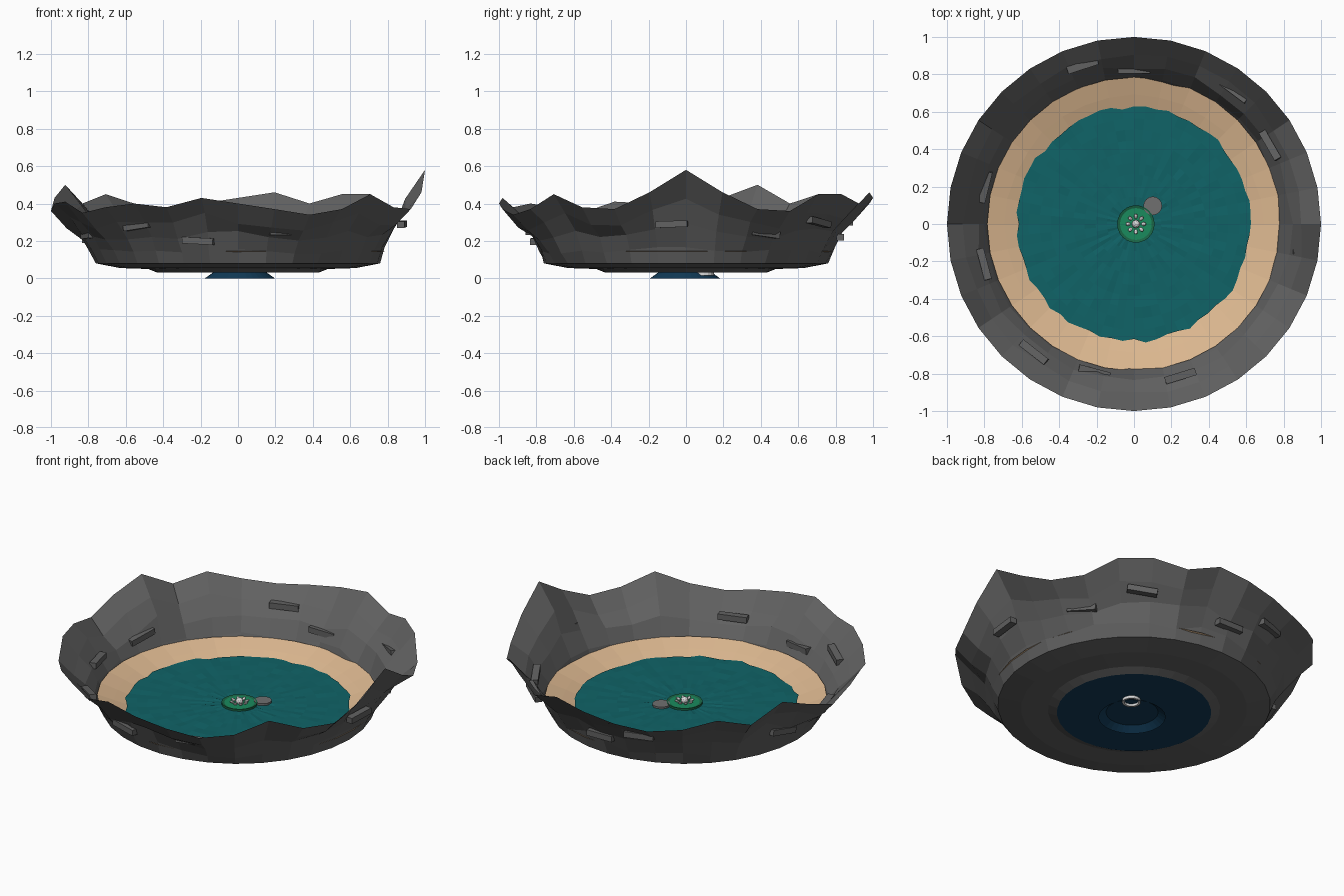
import bpy, bmesh, math, random
from mathutils import Matrix

random.seed(4)
if "Cube" in bpy.data.objects:
    bpy.data.objects.remove(bpy.data.objects["Cube"], do_unlink=True)


def material(name, rgb):
    m = bpy.data.materials.new(name)
    m.use_nodes = True
    colour = (*rgb, 1)
    m.diffuse_color = colour
    m.node_tree.nodes["Principled BSDF"].inputs["Base Color"].default_value = colour
    return m


ROCK = material("dark grey rock", (0.12, 0.12, 0.12))
SAND = material("pale sand", (0.72, 0.48, 0.28))
WATER = material("teal water", (0.005, 0.125, 0.135))
DEEP = material("deep blue", (0.006, 0.045, 0.10))
GREEN = material("leaf green", (0.01, 0.26, 0.11))
DARK_GREEN = material("dark leaf green", (0.01, 0.13, 0.06))
WHITE = material("soft white", (0.7, 0.7, 0.7))
STONE = material("stone grey", (0.16, 0.16, 0.16))


def finish(name, bm, mat):
    bmesh.ops.recalc_face_normals(bm, faces=bm.faces)
    mesh = bpy.data.meshes.new(name)
    bm.to_mesh(mesh)
    bm.free()
    mesh.materials.append(mat)
    ob = bpy.data.objects.new(name, mesh)
    bpy.context.collection.objects.link(ob)
    return ob


def lathe(name, levels, n, mat, place=None, centre=(0, 0), cap_start=False, cap_end=False):
    """Join rings of n points; place(level, i, r, z) may vary each point."""
    bm = bmesh.new()
    rings = []
    for j, (r, z) in enumerate(levels):
        ring = []
        for i in range(n):
            rr, zz = place(j, i, r, z) if place else (r, z)
            a = math.tau * i / n
            ring.append(bm.verts.new((centre[0] + rr * math.cos(a),
                                      centre[1] + rr * math.sin(a), zz)))
        rings.append(ring)
    for a, b in zip(rings, rings[1:]):
        for i in range(n):
            k = (i + 1) % n
            bm.faces.new((a[i], a[k], b[k], b[i]))
    if cap_start:
        bm.faces.new(rings[0])
    if cap_end:
        bm.faces.new(rings[-1])
    return finish(name, bm, mat)


# Jagged rock wall: rim heights in hundredths, counter-clockwise from +x
RIM = [58, 46, 37, 36, 45, 45, 40, 46, 43, 40, 38, 40, 45, 40, 50, 43,
       36, 40, 41, 35, 38, 40, 38, 43, 40, 37, 34, 37, 45, 38, 37, 46]
WALL = [(0.76, 0), (0.79, 0.22), (0.84, 0.48), (0.905, 0.72), (1.0, 1)]


def wall_point(j, i, r, f):
    if 0 < j < len(WALL) - 1:
        r += random.uniform(-0.012, 0.012)
        f += random.uniform(-0.06, 0.06)
    return r, 0.08 + f * (RIM[i] / 100 - 0.08)


lathe("rock_wall", WALL, 32, ROCK, wall_point)

# Stepped underside of the basin
lathe("rock_base", [(0.76, 0.08), (0.63, 0.055), (0.48, 0.05), (0.43, 0.03)], 32, ROCK)
lathe("basin_floor", [(0.43, 0.03), (0.16, 0.03)], 32, DEEP, cap_end=True)
lathe("drain_skirt", [(0.145, 0.03), (0.187, 0)], 32, DEEP, centre=(0.01, -0.005))

# Rock ledges breaking through the wall
bm = bmesh.new()
for degrees, r, z in [(108, 0.89, 0.3), (90, 0.825, 0.22), (53, 0.89, 0.3), (166, 0.82, 0.22),
                      (355, 0.88, 0.29), (287, 0.85, 0.25), (232, 0.87, 0.28),
                      (195, 0.83, 0.23), (30, 0.84, 0.24), (255, 0.82, 0.2)]:
    spin = Matrix.Rotation(math.radians(degrees), 4, 'Z')
    tilt = Matrix.Rotation(math.radians(random.uniform(-10, 10)), 4, 'X')
    m = spin @ Matrix.Translation((r, 0, z)) @ tilt @ Matrix.Diagonal((0.04, 0.17, 0.035, 1))
    bmesh.ops.create_cube(bm, size=1, matrix=m)
finish("rock_ledges", bm, ROCK)

# Sandy shore sloping under the water
lathe("sand_shore", [(0.785, 0.145), (0.69, 0.113), (0.60, 0.08), (0.45, 0.06)], 32, SAND,
      lambda j, i, r, z: (r + (random.uniform(-0.006, 0.006) if j == 1 else 0), z))


# Rippled water with a ragged edge
def ripple(j, i, r, z):
    wobble = random.uniform(-0.012, 0.012) if j == 0 else 0
    return r + wobble, z + random.uniform(-0.003, 0.003)


lathe("water_surface", [(0.625 - 0.06 * k, 0.096) for k in range(10)] + [(0.03, 0.096)],
      64, WATER, ripple, cap_end=True)

# Lily pad with a dark rim
PAD = (0.01, 0)
lathe("lily_pad", [(0.085, 0.106), (0.01, 0.106)], 24, GREEN, centre=PAD, cap_end=True)
lathe("lily_pad_rim", [(0.085, 0.106), (0.1, 0.11), (0.1, 0.098)], 24, DARK_GREEN, centre=PAD)

# Flower: a ring of petals around a bud
bm = bmesh.new()
for k in range(8):
    m = (Matrix.Translation((PAD[0], PAD[1], 0.113)) @ Matrix.Rotation(math.tau * k / 8, 4, 'Z')
         @ Matrix.Translation((0.042, 0, 0)) @ Matrix.Rotation(-0.4, 4, 'Y')
         @ Matrix.Diagonal((0.016, 0.011, 0.007, 1)))
    bmesh.ops.create_icosphere(bm, subdivisions=1, radius=1, matrix=m)
bmesh.ops.create_icosphere(bm, subdivisions=2, radius=0.022,
                           matrix=Matrix.Translation((PAD[0], PAD[1], 0.115)))
finish("flower", bm, WHITE)

# Small round stone post beside the pad, with its pale foot below the floor
POST = (0.1, 0.097)
lathe("post_top", [(0.05, 0.03), (0.05, 0.108)], 16, STONE, centre=POST, cap_end=True)
lathe("post_foot", [(0.052, 0.03), (0.052, 0.014), (0.04, 0.014), (0.04, 0.028)], 16, WHITE,
      centre=POST)
